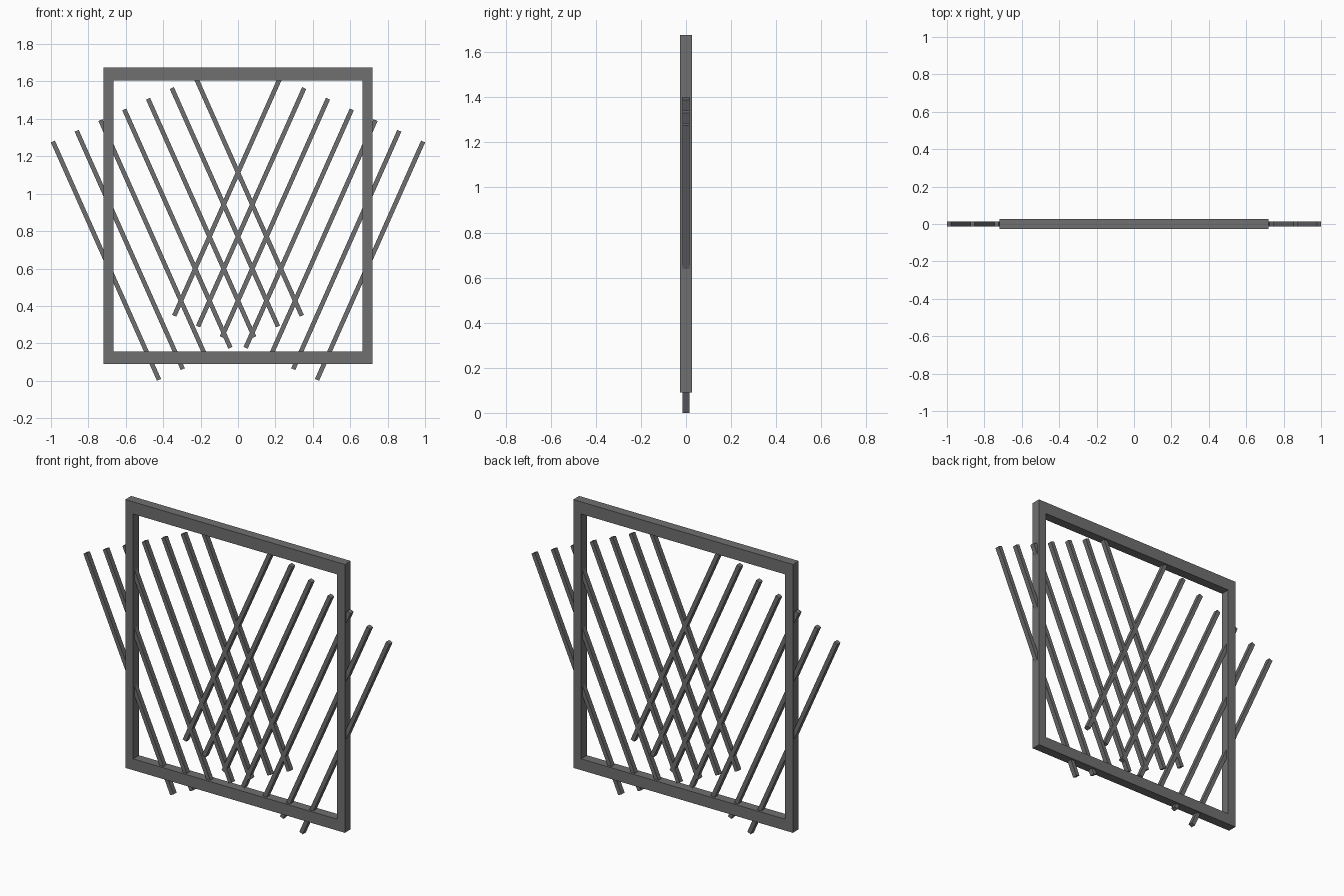
import bpy
import math
from mathutils import Vector

if "Cube" in bpy.data.objects:
    bpy.data.objects.remove(bpy.data.objects["Cube"])

# Dark grey paint shared by every part
dark = bpy.data.materials.new("dark_grey")
dark.diffuse_color = (0.16, 0.16, 0.163, 1)
dark.use_nodes = True
dark.node_tree.nodes["Principled BSDF"].inputs["Base Color"].default_value = dark.diffuse_color


def rectangle_spline(curve, hx, z0, z1):
    s = curve.splines.new('POLY')
    s.points.add(3)
    for p, (x, z) in zip(s.points, [(-hx, z0), (hx, z0), (hx, z1), (-hx, z1)]):
        p.co = (x, z, 0, 1)
    s.use_cyclic_u = True


# Rectangular frame: outer and inner outline, extruded in depth
curve = bpy.data.curves.new("frame", 'CURVE')
curve.dimensions = '2D'
curve.fill_mode = 'BOTH'
curve.extrude = 0.0275
rectangle_spline(curve, 0.718, 0.09, 1.676)
rectangle_spline(curve, 0.666, 0.157, 1.604)
frame = bpy.data.objects.new("frame", curve)
frame.rotation_euler.x = math.pi / 2
bpy.context.collection.objects.link(frame)
bpy.context.view_layer.objects.active = frame
frame.select_set(True)
bpy.ops.object.convert(target='MESH')
frame = bpy.context.object
bpy.ops.object.shade_flat()
frame.data.materials.clear()
frame.data.materials.append(dark)

# Two mirrored fans of seven slanted square bars that cross in the middle
ANGLE = math.radians(24)
SIZE = (0.024, 0.029, 1.395)
COUNT = 7
FIRST = Vector((0.706, 0, 0.642))
STEP = Vector((-0.1272, 0, 0.0571))

for side, name in ((-1, "left_bar"), (1, "right_bar")):
    for i in range(COUNT):
        c = FIRST + STEP * i
        bpy.ops.mesh.primitive_cube_add(
            size=1, location=(side * c.x, 0, c.z),
            rotation=(0, side * ANGLE, 0), scale=SIZE)
        bar = bpy.context.object
        bar.name = f"{name}_{i + 1}"
        bar.data.materials.append(dark)
